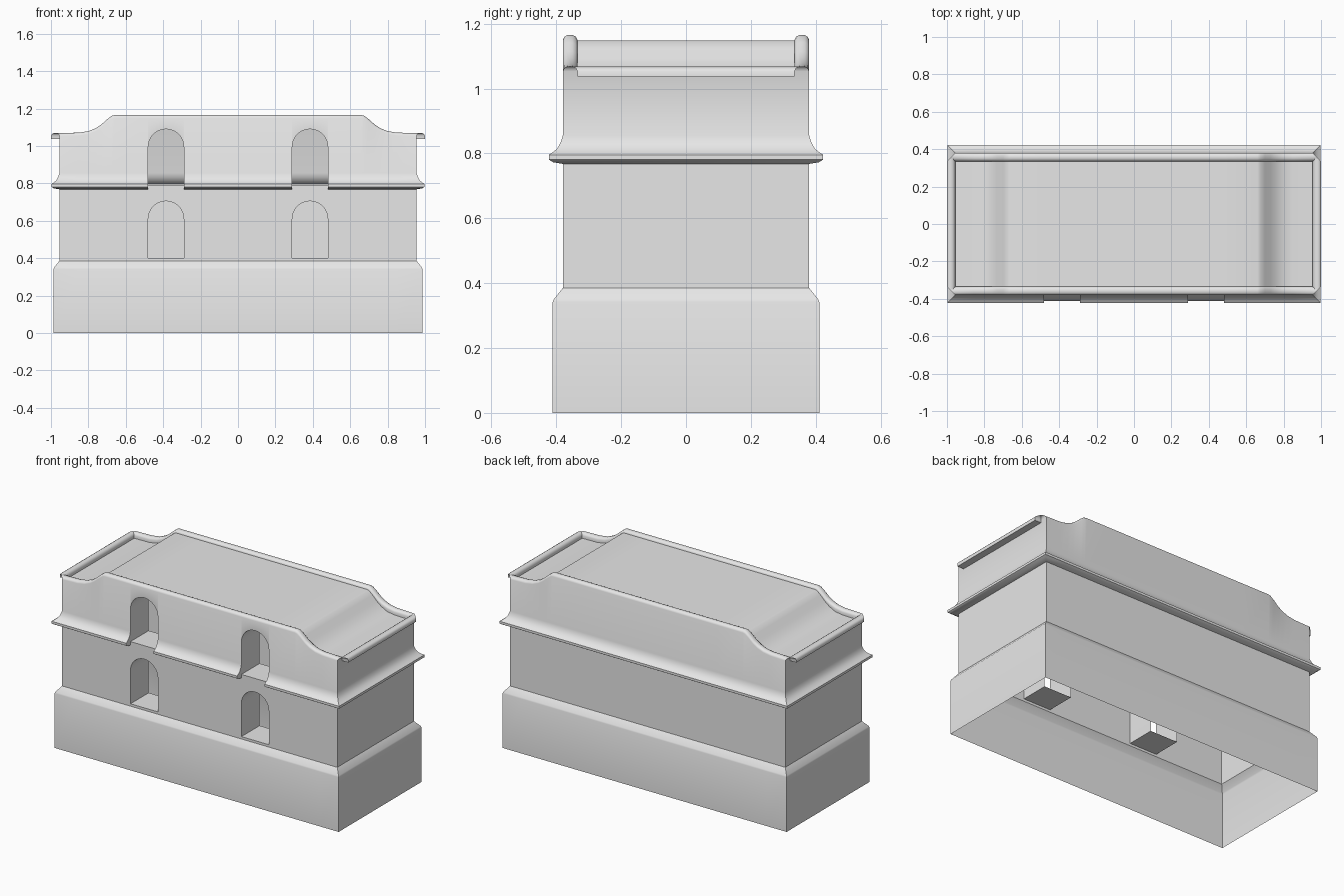
import bpy, bmesh, math

if "Cube" in bpy.data.objects:
    bpy.data.objects.remove(bpy.data.objects["Cube"])

HX, HY = 0.955, 0.38            # half size of the upper walls
R = 0.095                       # window half width
CENTRES = (-0.385, 0.385)
LOW = (0.40, 0.61)              # sill and arch spring heights
HIGH = (0.79, 0.995)
DEPTH = 0.18
N = 16

mat = bpy.data.materials.new("light grey")
mat.diffuse_color = (0.8, 0.8, 0.8, 1)
mat.use_nodes = True
mat.node_tree.nodes["Principled BSDF"].inputs["Base Color"].default_value = mat.diffuse_color

# parapet outline: raised middle sweeping down to low ends
OUT = [(0.0, 1.165), (0.66, 1.165), (0.675, 1.161), (0.70, 1.142), (0.73, 1.115),
       (0.76, 1.095), (0.80, 1.079), (0.85, 1.071), (HX, 1.068)]


def top(x):
    x = abs(x)
    for (a, za), (b, zb) in zip(OUT, OUT[1:]):
        if x <= b + 1e-6:
            return za + (zb - za) * (x - a) / (b - a)
    return OUT[-1][1]


def roof(x):
    return top(x) - 0.016 - 0.015 * min(1, max(0, (abs(x) - 0.68) / 0.12))


def arch(x, c, spring):
    return spring + math.sqrt(max(0, R * R - (x - c) ** 2))


def finish(name, bm):
    bmesh.ops.remove_doubles(bm, verts=bm.verts, dist=1e-5)
    me = bpy.data.meshes.new(name)
    bm.to_mesh(me)
    bm.free()
    ob = bpy.data.objects.new(name, me)
    bpy.context.collection.objects.link(ob)
    me.materials.append(mat)
    bpy.ops.object.select_all(action='DESELECT')
    ob.select_set(True)
    bpy.context.view_layer.objects.active = ob
    bpy.ops.object.shade_smooth_by_angle(angle=math.radians(35))
    return ob


# columns along the length: outline points and arch points
xs = {round(s * x, 5) for x, _ in OUT for s in (-1, 1)}
for c in CENTRES:
    xs |= {round(c - R * math.cos(math.pi * i / N), 5) for i in range(N + 1)}
xs = sorted(xs)
loop = [(x, -1) for x in xs] + [(x, 1) for x in reversed(xs)]

# wall section from the ground up: (outward offset, height at x)
CORNICE = [(0, .768), (.03, .773), (.043, .781), (.043, .796), (.031, .804),
           (.018, .814), (.007, .833), (0, .855)]
flat = lambda z: (lambda x: z)
rings = [(.031, flat(0)), (.031, flat(.342)), (.028, flat(.35)), (0, flat(.385))]
FIRST = len(rings)
rings += [(o, flat(z)) for o, z in CORNICE]
WALL_TOP = len(rings)
rings += [(0, lambda x: top(x) - .015), (-.004, lambda x: top(x) - .006),
          (-.013, top), (-.030, top), (-.040, lambda x: top(x) - .005),
          (-.045, lambda x: top(x) - .014), (-.045, roof)]

bm = bmesh.new()


def pt(p, off, z):
    x, s = p
    if abs(x) > HX - 1e-4:
        x += math.copysign(off, x)
    return (x, s * (HY + off), z)


def face(pts):
    clean = [p for i, p in enumerate(pts) if math.dist(p, pts[i - 1]) > 1e-5]
    if len(clean) > 2:
        bm.faces.new([bm.verts.new(p) for p in clean])


def band(p, q, lo, hi):
    (o0, z0), (o1, z1) = lo, hi
    face([pt(p, o0, z0(p[0])), pt(q, o0, z0(q[0])),
          pt(q, o1, z1(q[0])), pt(p, o1, z1(p[0]))])


# walls, cornice and parapet, leaving arched openings in the front
for i, p in enumerate(loop):
    q = loop[(i + 1) % len(loop)]
    mid = (p[0] + q[0]) / 2
    hit = [c for c in CENTRES if abs(mid - c) < R and p[1] == q[1] == -1]
    for k in range(len(rings) - 1):
        if hit and k == FIRST - 1:
            c = hit[0]
            band(p, q, rings[k], (0, flat(LOW[0])))
            band(p, q, (0, lambda x: arch(x, c, LOW[1])), rings[k + 1])
        elif hit and FIRST <= k < WALL_TOP:
            if k == FIRST:
                c = hit[0]
                band(p, q, rings[k], (0, flat(HIGH[0])))
                band(p, q, (0, lambda x: arch(x, c, HIGH[1])), rings[WALL_TOP])
        else:
            band(p, q, rings[k], rings[k + 1])

# cornice ends beside the upper windows
for c in CENTRES:
    for s in (-1, 1):
        pts = [(c + s * R, -HY - o, z) for o, z in CORNICE]
        face(pts if s > 0 else pts[::-1])

# roof sheet between the parapets
for a, b in zip(xs, xs[1:]):
    face([pt((a, -1), -.045, roof(a)), pt((b, -1), -.045, roof(b)),
          pt((b, 1), -.045, roof(b)), pt((a, 1), -.045, roof(a))])
finish("building_shell", bm)

# arched window tunnels
for level, (sill, spring) in (("lower", LOW), ("upper", HIGH)):
    for side, c in zip(("left", "right"), CENTRES):
        bm = bmesh.new()
        out = [(c - R, sill), (c + R, sill)]
        out += [(c + R * math.cos(math.pi * i / N), spring + R * math.sin(math.pi * i / N))
                for i in range(N + 1)]
        for i, (x, z) in enumerate(out):
            x2, z2 = out[(i + 1) % len(out)]
            face([(x, -HY, z), (x, -HY + DEPTH, z), (x2, -HY + DEPTH, z2), (x2, -HY, z2)][::-1])
        finish(f"{level}_window_{side}", bm)
